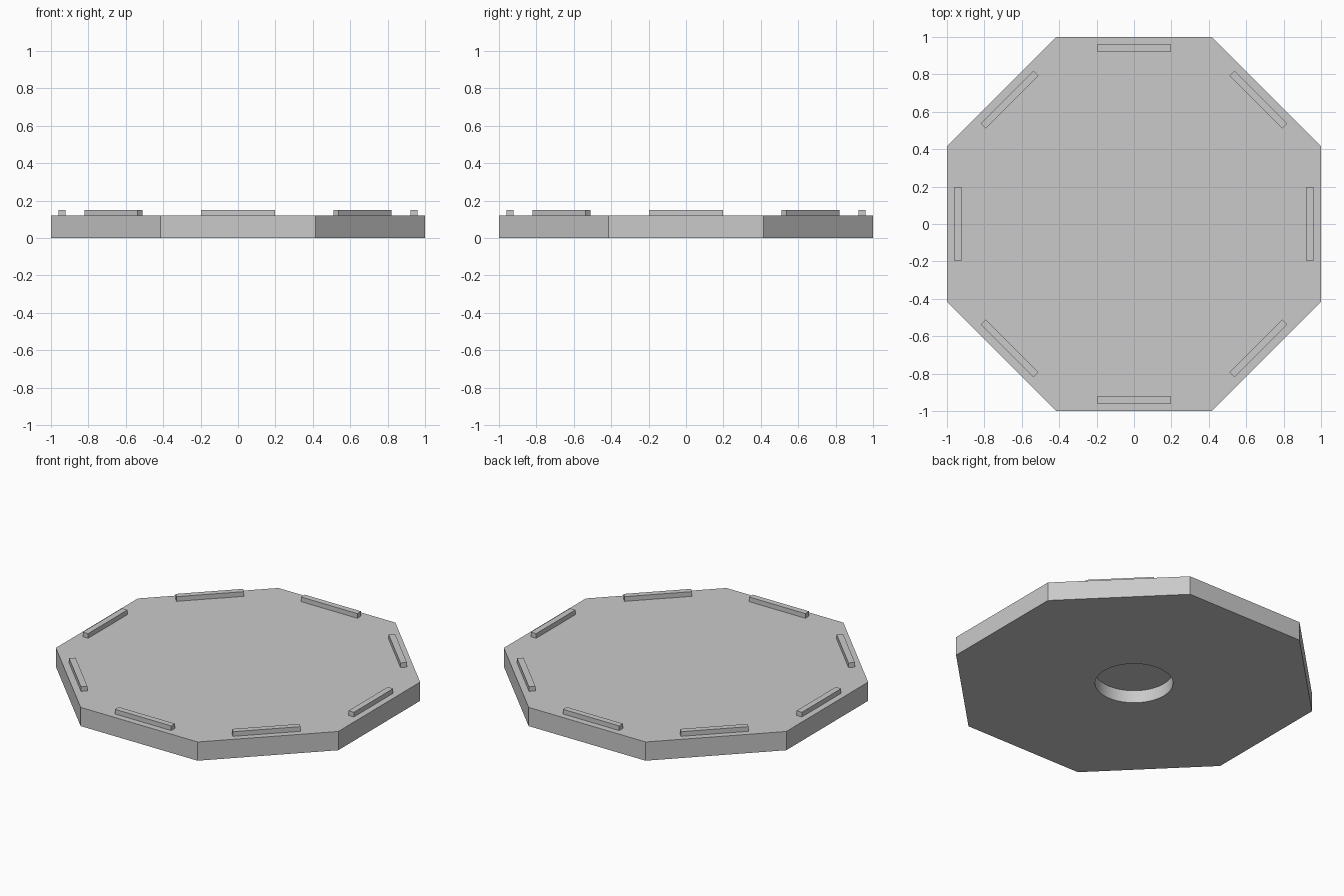
import bpy, bmesh, math
from mathutils import Matrix

if "Cube" in bpy.data.objects:
    bpy.data.objects.remove(bpy.data.objects["Cube"])

grey = bpy.data.materials.new("light_grey")
grey.diffuse_color = (0.59, 0.59, 0.59, 1)
grey.use_nodes = True
grey.node_tree.nodes["Principled BSDF"].inputs["Base Color"].default_value = grey.diffuse_color


def finish(name, bm):
    bmesh.ops.recalc_face_normals(bm, faces=bm.faces)
    mesh = bpy.data.meshes.new(name)
    bm.to_mesh(mesh)
    bm.free()
    mesh.materials.append(grey)
    obj = bpy.data.objects.new(name, mesh)
    bpy.context.collection.objects.link(obj)
    return obj


def prism(name, sides, radius, z0, z1, turn=0.0):
    bm = bmesh.new()
    place = Matrix.Translation((0, 0, (z0 + z1) / 2)) @ Matrix.Rotation(turn, 4, 'Z')
    bmesh.ops.create_cone(bm, cap_ends=True, segments=sides, radius1=radius,
                          radius2=radius, depth=z1 - z0, matrix=place)
    return finish(name, bm)


# Octagonal slab, flat sides facing the axes
EIGHTH = math.pi / 8
slab = prism("octagon_slab", 8, 1 / math.cos(EIGHTH), 0, 0.12, EIGHTH)

# Round blind recess in the underside
cutter = prism("recess_cutter", 64, 0.226, -0.1, 0.08)
cutter.hide_render = True
cutter.hide_viewport = True
cut = slab.modifiers.new("recess", 'BOOLEAN')
cut.operation = 'DIFFERENCE'
cut.solver = 'EXACT'
cut.object = cutter

# Apply the cut, drop the cutter, and smooth the recess wall
bpy.context.view_layer.objects.active = slab
slab.select_set(True)
bpy.ops.object.modifier_apply(modifier=cut.name)
bpy.data.objects.remove(cutter)
bpy.ops.object.shade_smooth_by_angle(angle=math.radians(30))

# One raised bar along each edge
for i in range(8):
    bm = bmesh.new()
    place = (Matrix.Rotation(i * math.pi / 4, 4, 'Z')
             @ Matrix.Translation((0.941, 0, 0.135))
             @ Matrix.Diagonal((0.038, 0.398, 0.03, 1)))
    bmesh.ops.create_cube(bm, size=1, matrix=place)
    finish(f"edge_bar_{i + 1}", bm)
